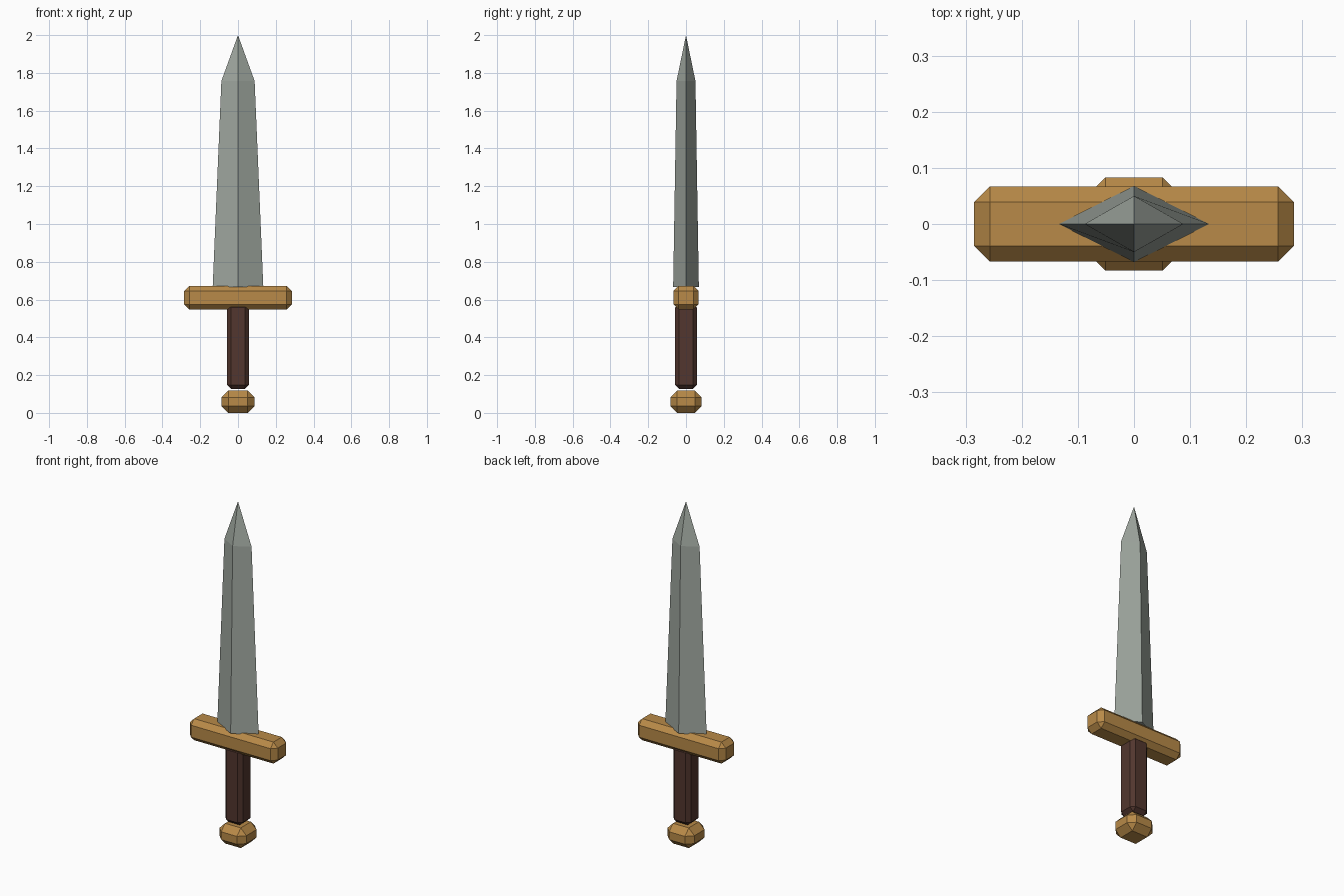
import bpy, bmesh

if "Cube" in bpy.data.objects:
    bpy.data.objects.remove(bpy.data.objects["Cube"])


def material(name, rgb):
    """Flat material from 0-255 display values."""
    m = bpy.data.materials.new(name)
    lin = [((c / 255 + 0.055) / 1.055) ** 2.4 for c in rgb]
    m.diffuse_color = (*lin, 1)
    m.use_nodes = True
    m.node_tree.nodes["Principled BSDF"].inputs["Base Color"].default_value = m.diffuse_color
    return m


gold = material("gold", (184, 138, 72))
leather = material("dark brown leather", (82, 54, 46))
steel = material("steel", (160, 168, 160))


def add_object(name, bm, mat):
    bmesh.ops.recalc_face_normals(bm, faces=bm.faces)
    me = bpy.data.meshes.new(name)
    bm.to_mesh(me)
    bm.free()
    me.materials.append(mat)
    ob = bpy.data.objects.new(name, me)
    bpy.context.collection.objects.link(ob)
    return ob


def chamfered_box(name, half_x, half_y, z0, z1, chamfer, mat):
    """Box with one-segment chamfers on every edge."""
    bm = bmesh.new()
    bmesh.ops.create_cube(bm, size=2)
    for v in bm.verts:
        v.co.x *= half_x
        v.co.y *= half_y
        v.co.z = z1 if v.co.z > 0 else z0
    bmesh.ops.bevel(bm, geom=bm.edges[:], offset=chamfer, segments=1,
                    profile=0.5, affect='EDGES')
    return add_object(name, bm, mat)


# Hilt: pommel, grip and crossguard
chamfered_box("pommel", 0.087, 0.083, 0.0, 0.118, 0.036, gold)
chamfered_box("grip", 0.057, 0.057, 0.127, 0.578, 0.021, leather)
chamfered_box("crossguard", 0.285, 0.067, 0.547, 0.673, 0.028, gold)

# Blade: tapering diamond section closing to a point
bm = bmesh.new()
rings = []
for z, hx, hy in ((0.666, 0.134, 0.068), (1.757, 0.088, 0.05)):
    rings.append([bm.verts.new((x, y, z))
                  for x, y in ((hx, 0), (0, hy), (-hx, 0), (0, -hy))])
tip = bm.verts.new((0, 0, 2.0))
base, shoulder = rings
bm.faces.new(base[::-1])
for i in range(4):
    j = (i + 1) % 4
    bm.faces.new((base[i], base[j], shoulder[j], shoulder[i]))
    bm.faces.new((shoulder[i], shoulder[j], tip))
add_object("blade", bm, steel)
